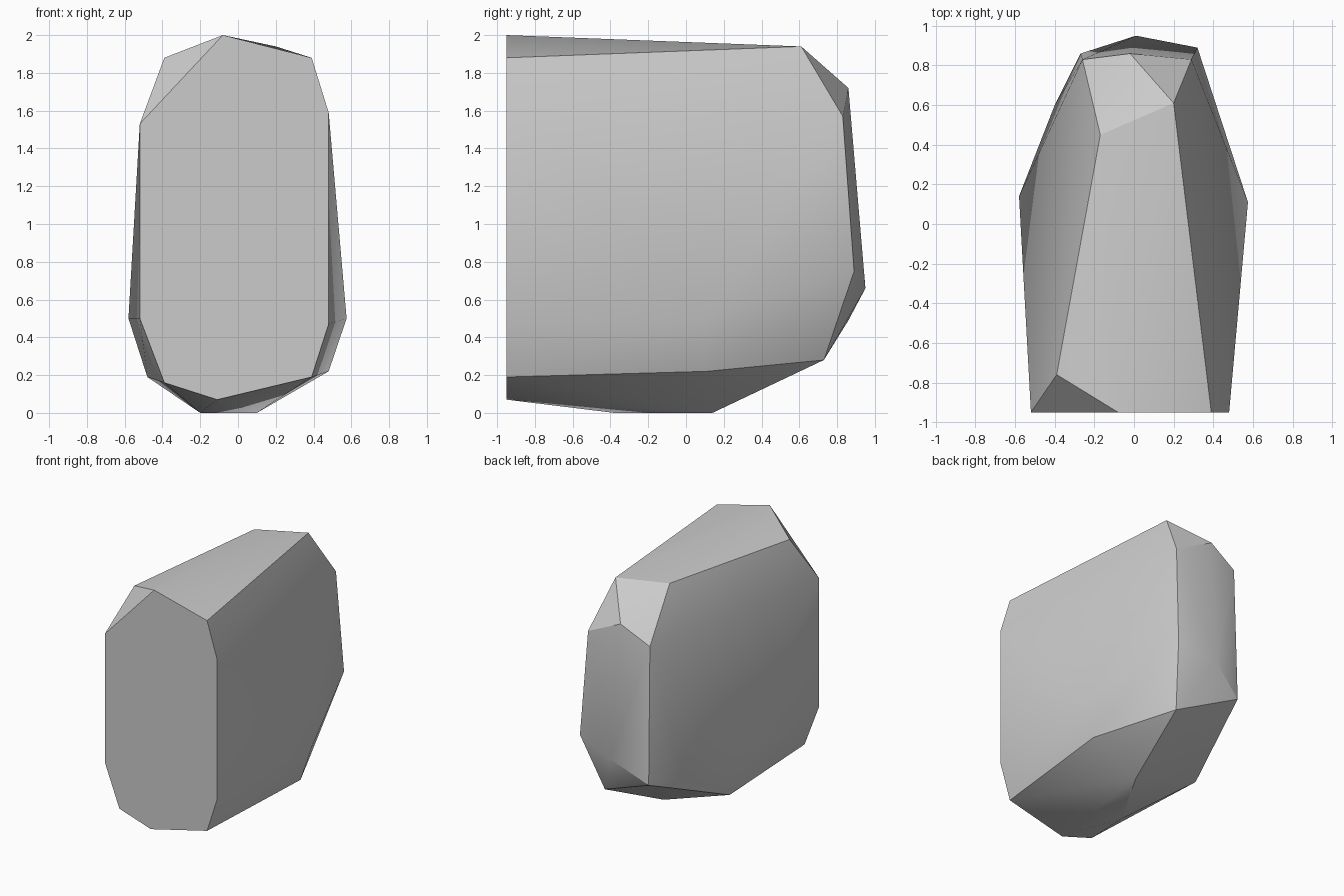
import bpy
import bmesh
import math

cube = bpy.data.objects.get("Cube")
if cube:
    bpy.data.objects.remove(cube, do_unlink=True)

FRONT = -0.95

# Flat cut face: outline in x and z
cut_face = [(-0.52, 1.53), (-0.08, 2.0), (0.39, 1.88), (0.48, 1.59), (0.48, 0.47),
            (0.39, 0.19), (-0.11, 0.07), (-0.39, 0.16), (-0.52, 0.5)]

# Corners of the rough body behind the cut
top = [(-0.39, -0.76, 1.88), (-0.17, 0.45, 1.93), (0.2, 0.61, 1.94)]
back = [(-0.26, 0.83, 1.59), (-0.02, 0.86, 1.72), (0.29, 0.83, 1.57),
        (0.32, 0.89, 0.75), (0.01, 0.95, 0.66), (-0.27, 0.86, 0.49), (0.21, 0.73, 0.28)]
sides = [(-0.58, 0.14, 0.5), (-0.4, 0.6, 0.5), (-0.48, 0.13, 0.19),
         (0.575, 0.11, 0.5), (0.48, 0.11, 0.22)]
base = [(-0.2, -0.38, 0), (0.1, 0.14, 0)]

# Rock: convex shell around the corners
bm = bmesh.new()
for co in [(x, FRONT, z) for x, z in cut_face] + top + back + sides + base:
    bm.verts.new(co)
bmesh.ops.convex_hull(bm, input=bm.verts)
bmesh.ops.dissolve_limit(bm, angle_limit=math.radians(1), verts=bm.verts, edges=bm.edges)
bmesh.ops.recalc_face_normals(bm, faces=bm.faces)
mesh = bpy.data.meshes.new("rock")
bm.to_mesh(mesh)
bm.free()
rock = bpy.data.objects.new("rock", mesh)
bpy.context.collection.objects.link(rock)

# Plain grey stone
stone = bpy.data.materials.new("grey stone")
stone.use_nodes = True
colour = (0.6, 0.6, 0.6, 1)
stone.diffuse_color = colour
stone.node_tree.nodes["Principled BSDF"].inputs["Base Color"].default_value = colour
mesh.materials.append(stone)

# Soft shading with crisp ridges
bpy.ops.object.select_all(action='DESELECT')
rock.select_set(True)
bpy.context.view_layer.objects.active = rock
bpy.ops.object.shade_smooth_by_angle(angle=math.radians(30))
